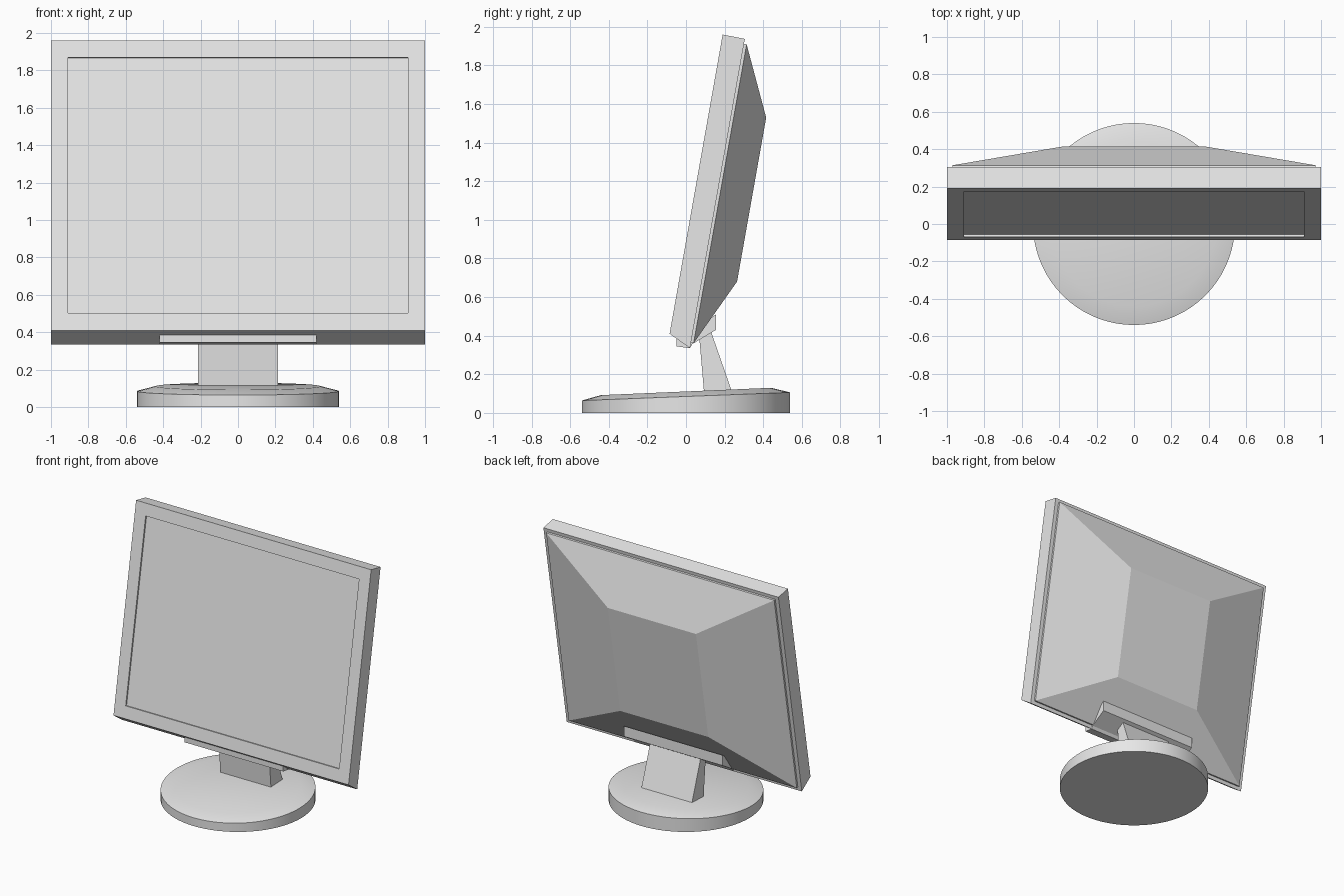
import bpy, bmesh, math
from mathutils import Vector

if "Cube" in bpy.data.objects:
    bpy.data.objects.remove(bpy.data.objects["Cube"])

grey = bpy.data.materials.new("light_grey")
grey.diffuse_color = (0.8, 0.8, 0.8, 1)
grey.use_nodes = True
grey.node_tree.nodes["Principled BSDF"].inputs["Base Color"].default_value = grey.diffuse_color

# Tilted display frame: u runs up the screen, n runs toward the back
TILT = math.radians(10.06)
ORIGIN = Vector((0, -0.085, 0.41))
UP = Vector((0, math.sin(TILT), math.cos(TILT)))
BACK = Vector((0, math.cos(TILT), -math.sin(TILT)))


def tilted(x, u, n):
    return Vector((x, 0, 0)) + ORIGIN + UP * u + BACK * n


def finish(bm, name):
    bmesh.ops.recalc_face_normals(bm, faces=bm.faces)
    mesh = bpy.data.meshes.new(name)
    bm.to_mesh(mesh)
    bm.free()
    mesh.materials.append(grey)
    obj = bpy.data.objects.new(name, mesh)
    bpy.context.collection.objects.link(obj)
    return obj


def loft(name, rings):
    """Join equal-length rings of points and cap both ends."""
    bm = bmesh.new()
    loops = [[bm.verts.new(p) for p in ring] for ring in rings]
    for a, b in zip(loops, loops[1:]):
        for i in range(len(a)):
            j = (i + 1) % len(a)
            bm.faces.new((a[i], a[j], b[j], b[i]))
    bm.faces.new(loops[0])
    bm.faces.new(loops[-1])
    return finish(bm, name)


def panel_ring(half_width, low, high, n):
    return [tilted(-half_width, low, n), tilted(half_width, low, n),
            tilted(half_width, high, n), tilted(-half_width, high, n)]


def extrude_x(name, half_width, profile):
    return loft(name, [[(x, y, z) for y, z in profile]
                       for x in (-half_width, half_width)])


# Display housing: recessed screen, bezel, slanted underside
loft("display_housing", [
    panel_ring(0.908, 0.093, 1.482, 0.012),
    panel_ring(0.908, 0.093, 1.482, 0),
    panel_ring(1.0, 0, 1.574, 0),
    panel_ring(1.0, -0.055, 1.572, 0.117)])

# Rear cover: thin step, then a sloped hump
loft("rear_cover", [
    panel_ring(0.97, -0.027, 1.546, 0.11),
    panel_ring(0.97, -0.027, 1.546, 0.131),
    panel_ring(0.375, 0.327, 1.19, 0.297)])

# Bar under the display and hinge bracket behind it
extrude_x("front_bar", 0.42, [
    (-0.05, 0.345), (0.02, 0.335), (0.04, 0.37), (-0.05, 0.39)])
extrude_x("hinge_bracket", 0.42, [
    (0.03, 0.355), (0.155, 0.43), (0.155, 0.51), (0.06, 0.44)])

# Wedge-shaped neck
extrude_x("neck", 0.215, [
    (0.095, 0.09), (0.245, 0.09), (0.13, 0.42), (0.068, 0.40)])


# Round foot: level underside, top sloping up toward the back
def foot_ring(radius, height, slope, count=72):
    ring = []
    for i in range(count):
        a = 2 * math.pi * i / count
        y = radius * math.sin(a)
        ring.append((radius * math.cos(a), y, height + slope * y))
    return ring


foot = loft("foot", [
    foot_ring(0.54, 0, 0),
    foot_ring(0.54, 0.085, 0.039),
    foot_ring(0.44, 0.111, 0.043)])
bpy.context.view_layer.objects.active = foot
foot.select_set(True)
bpy.ops.object.shade_smooth_by_angle(angle=math.radians(30))
